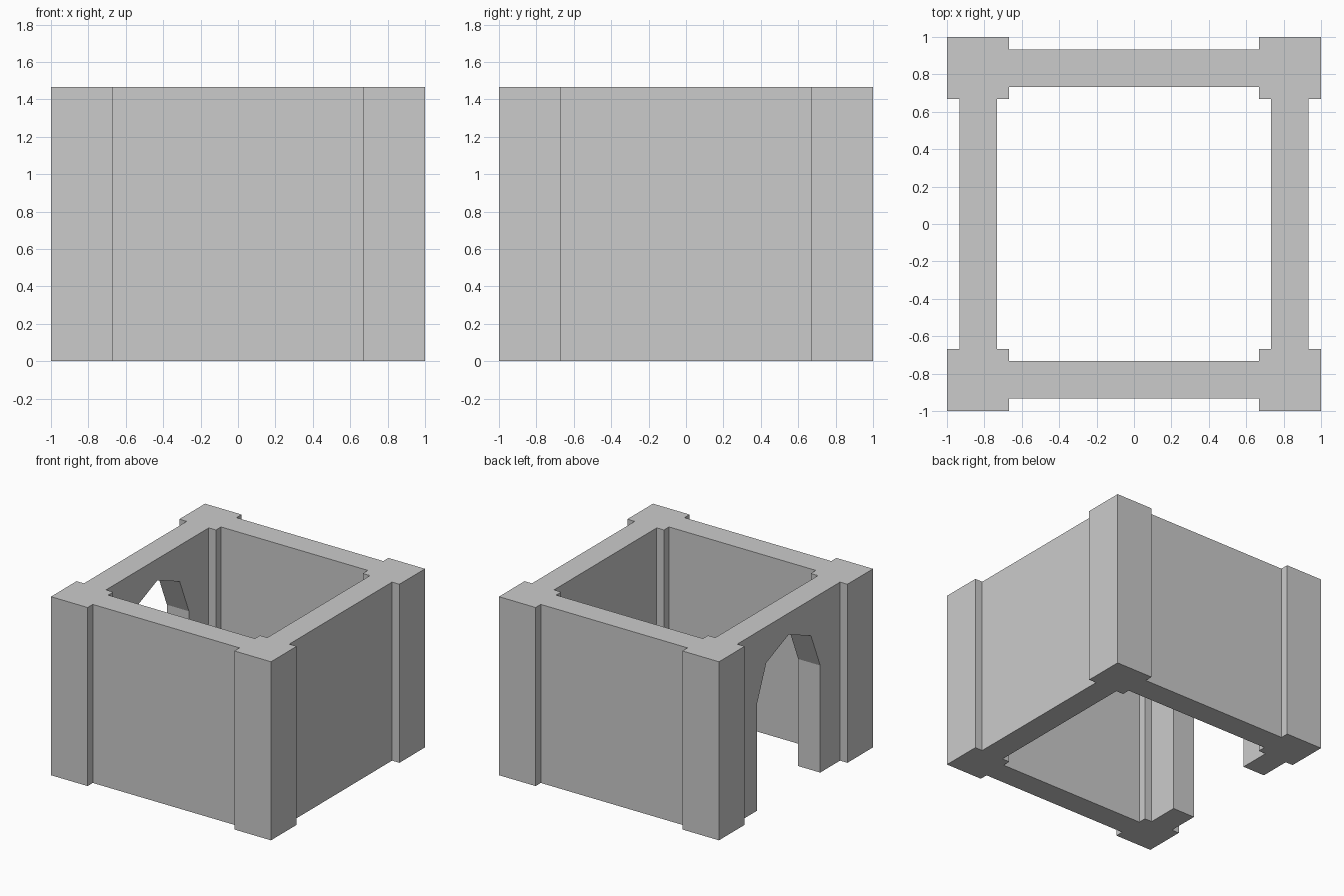
import bpy, bmesh
from math import pi, cos, sin
from mathutils import Matrix

if "Cube" in bpy.data.objects:
    bpy.data.objects.remove(bpy.data.objects["Cube"])

H = 1.467                 # overall height
INNER = 0.667             # inner edge of the corner pillars
WALL_IN, WALL_OUT = 0.733, 0.933
DOOR_R, SPRING = 0.41, 0.88


def slab(name, profile, angle):
    """Extrude an (along, z) profile into a wall, turned about z from the front."""
    bm = bmesh.new()
    face = bm.faces.new([bm.verts.new((u, -WALL_OUT, z)) for u, z in profile])
    ext = bmesh.ops.extrude_face_region(bm, geom=[face])
    moved = [g for g in ext["geom"] if isinstance(g, bmesh.types.BMVert)]
    bmesh.ops.translate(bm, verts=moved, vec=(0, WALL_OUT - WALL_IN, 0))
    bmesh.ops.recalc_face_normals(bm, faces=bm.faces)
    bm.transform(Matrix.Rotation(angle, 4, 'Z'))
    return finish(name, bm)


def finish(name, bm):
    mesh = bpy.data.meshes.new(name)
    bm.to_mesh(mesh)
    bm.free()
    obj = bpy.data.objects.new(name, mesh)
    bpy.context.collection.objects.link(obj)
    return obj


# Square corner pillars
size = 1 - INNER
for side, sx in (("left", -1), ("right", 1)):
    for end, sy in (("front", -1), ("back", 1)):
        bm = bmesh.new()
        bmesh.ops.create_cube(bm, size=1)
        bmesh.ops.scale(bm, verts=bm.verts, vec=(size, size, H))
        c = (1 + INNER) / 2
        bmesh.ops.translate(bm, verts=bm.verts, vec=(sx * c, sy * c, H / 2))
        finish(f"{end}_{side}_pillar", bm)

# Three plain walls
plain = [(-INNER, 0), (INNER, 0), (INNER, H), (-INNER, H)]
for name, turn in (("front_wall", 0), ("right_wall", 1), ("back_wall", 2)):
    slab(name, plain, turn * pi / 2)

# Left wall with a doorway whose arch is half an octagon
arch = [(DOOR_R * cos(i * pi / 4), SPRING + DOOR_R * sin(i * pi / 4))
        for i in range(4, -1, -1)]
doorway = [(-INNER, 0), (-DOOR_R, 0)] + arch + [
    (DOOR_R, 0), (INNER, 0), (INNER, H), (-INNER, H)]
slab("left_door_wall", doorway, -pi / 2)
